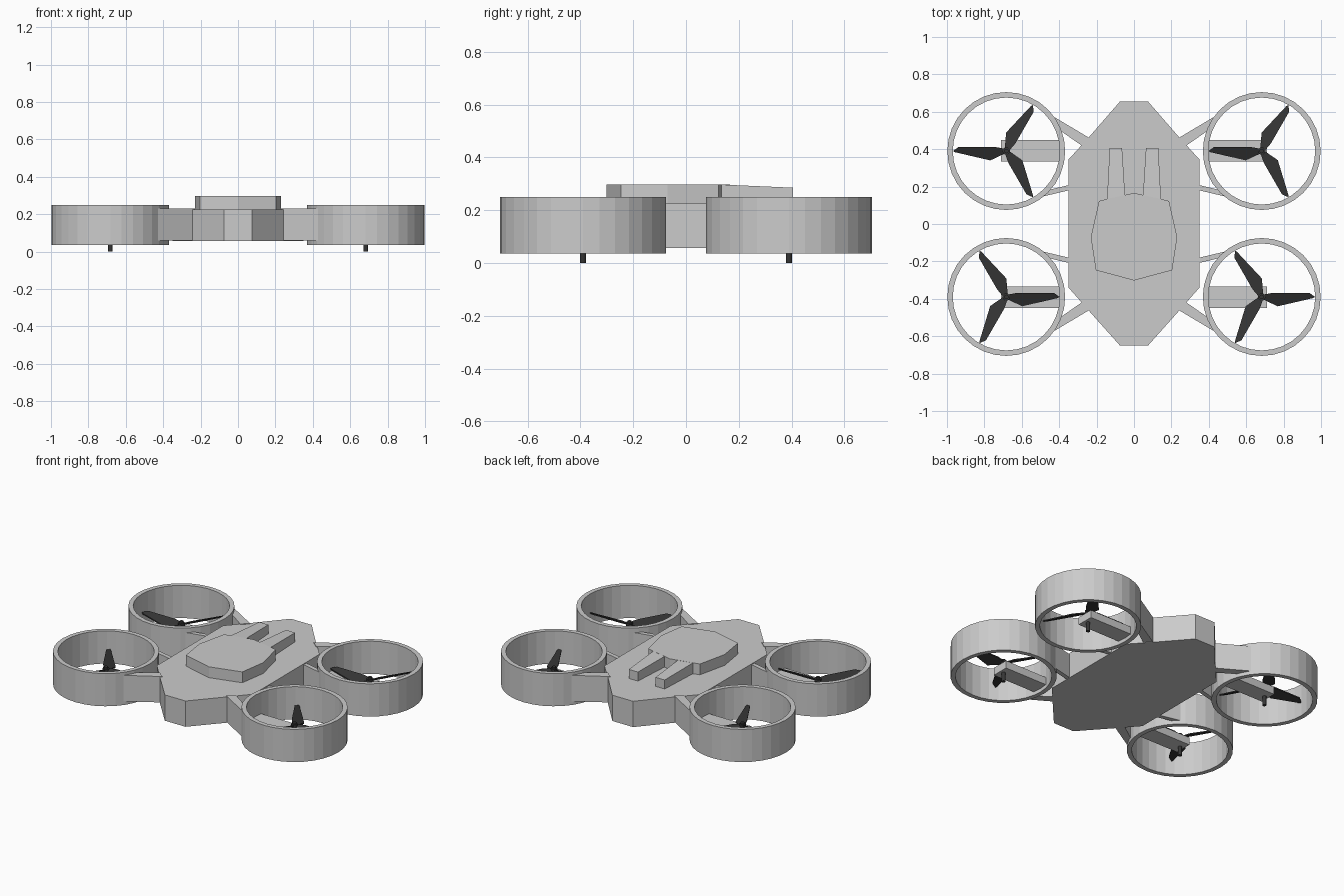
import bpy, bmesh
from math import cos, sin, pi, radians

if "Cube" in bpy.data.objects:
    bpy.data.objects.remove(bpy.data.objects["Cube"])

DX, DY = 0.683, 0.39          # duct centres
DECK, BELLY = 0.226, 0.057    # hull top and bottom

dark = bpy.data.materials.new("dark_rotor")
dark.diffuse_color = (0.035, 0.035, 0.035, 1)
dark.use_nodes = True
dark.node_tree.nodes["Principled BSDF"].inputs["Base Color"].default_value = dark.diffuse_color


def finish(name, bm, mat=None):
    bmesh.ops.recalc_face_normals(bm, faces=bm.faces)
    me = bpy.data.meshes.new(name)
    bm.to_mesh(me)
    bm.free()
    ob = bpy.data.objects.new(name, me)
    bpy.context.collection.objects.link(ob)
    if mat:
        me.materials.append(mat)
    return ob


def add_prism(bm, pts, z0, z1):
    """Extruded outline; z0 and z1 may be numbers or functions of (x, y)."""
    f0 = z0 if callable(z0) else lambda x, y: z0
    f1 = z1 if callable(z1) else lambda x, y: z1
    lo = [bm.verts.new((x, y, f0(x, y))) for x, y in pts]
    hi = [bm.verts.new((x, y, f1(x, y))) for x, y in pts]
    bm.faces.new(lo)
    bm.faces.new(hi)
    n = len(pts)
    for i in range(n):
        j = (i + 1) % n
        bm.faces.new((lo[i], lo[j], hi[j], hi[i]))


def prism(name, pts, z0, z1, mat=None):
    bm = bmesh.new()
    add_prism(bm, pts, z0, z1)
    return finish(name, bm, mat)


def mirror_x(pts):
    return pts + [(-x, y) for x, y in reversed(pts) if x > 1e-6]


# Main hull
prism("hull", mirror_x([(0.075, -0.65), (0.242, -0.463), (0.35, -0.34),
                        (0.35, 0.345), (0.242, 0.463), (0.075, 0.655)]), BELLY, DECK)

# Raised top plate with two sloping rear prongs
prism("top_plate", mirror_x([(0, -0.302), (0.204, -0.247), (0.231, -0.07), (0.187, 0.123),
                             (0.144, 0.134), (0.048, 0.155), (0, 0.166)]), DECK - 0.01, 0.297)
for sx, side in ((-1, "left"), (1, "right")):
    prism(side + "_prong", [(sx * x, y) for x, y in
                            ((0.144, 0.134), (0.13, 0.406), (0.064, 0.406), (0.048, 0.155))],
          DECK - 0.01, lambda x, y: 0.297 - 0.012 * (y - 0.13) / 0.276)


def duct(name, cx, cy, n=32):
    bm = bmesh.new()
    profile = ((0.315, 0.036), (0.315, 0.25), (0.286, 0.25), (0.286, 0.036))
    rings = [[bm.verts.new((cx + r * cos(2 * pi * i / n), cy + r * sin(2 * pi * i / n), z))
              for i in range(n)] for r, z in profile]
    for k in range(4):
        a, b = rings[k], rings[(k + 1) % 4]
        for i in range(n):
            j = (i + 1) % n
            bm.faces.new((a[i], a[j], b[j], b[i]))
    finish(name, bm)


def rotor(name, cx, cy, flip):
    bm = bmesh.new()
    # Hub and motor shaft
    for r, z0, z1 in ((0.012, 0.0, 0.15), (0.02, 0.105, 0.14)):
        add_prism(bm, [(cx + r * cos(pi * i / 6), cy + r * sin(pi * i / 6))
                       for i in range(12)], z0, z1)
    # Three pitched blades
    outline = ((0.005, 0.012), (0.06, 0.022), (0.255, 0.022),
               (0.285, 0.0), (0.275, -0.006), (0.085, -0.05), (0.005, -0.012))
    for a in (0, 120, 240):
        c, s = cos(radians(a)), sin(radians(a))
        lo, hi = [], []
        for u, v in outline:
            x, y = u * c - v * s, u * s + v * c
            z = 0.127 + v * 0.4
            for ring, dz in ((lo, -0.004), (hi, 0.004)):
                ring.append(bm.verts.new((cx + flip * x, cy + y, z + dz)))
        bm.faces.new(lo)
        bm.faces.new(hi)
        for i in range(len(lo)):
            j = (i + 1) % len(lo)
            bm.faces.new((lo[i], lo[j], hi[j], hi[i]))
    finish(name, bm, dark)


# Four ducted rotors with their beams and struts
for sx, side in ((-1, "left"), (1, "right")):
    for sy, end in ((-1, "front"), (1, "rear")):
        tag = f"{end}_{side}_"

        def place(pts):
            return [(sx * x, sy * y) for x, y in pts]

        duct(tag + "duct", sx * DX, sy * DY)
        rotor(tag + "rotor", sx * DX, sy * DY, -sy)
        prism(tag + "motor_beam", place([(0.395, 0.335), (0.71, 0.335),
                                         (0.71, 0.448), (0.395, 0.448)]), 0.06, 0.11)
        prism(tag + "outer_strut", place([(0.445, 0.583), (0.23, 0.455),
                                          (0.275, 0.416), (0.41, 0.51)]), 0.06, 0.23)
        prism(tag + "inner_strut", place([(0.475, 0.178), (0.34, 0.21),
                                          (0.34, 0.182), (0.505, 0.143)]), 0.06, 0.22)
